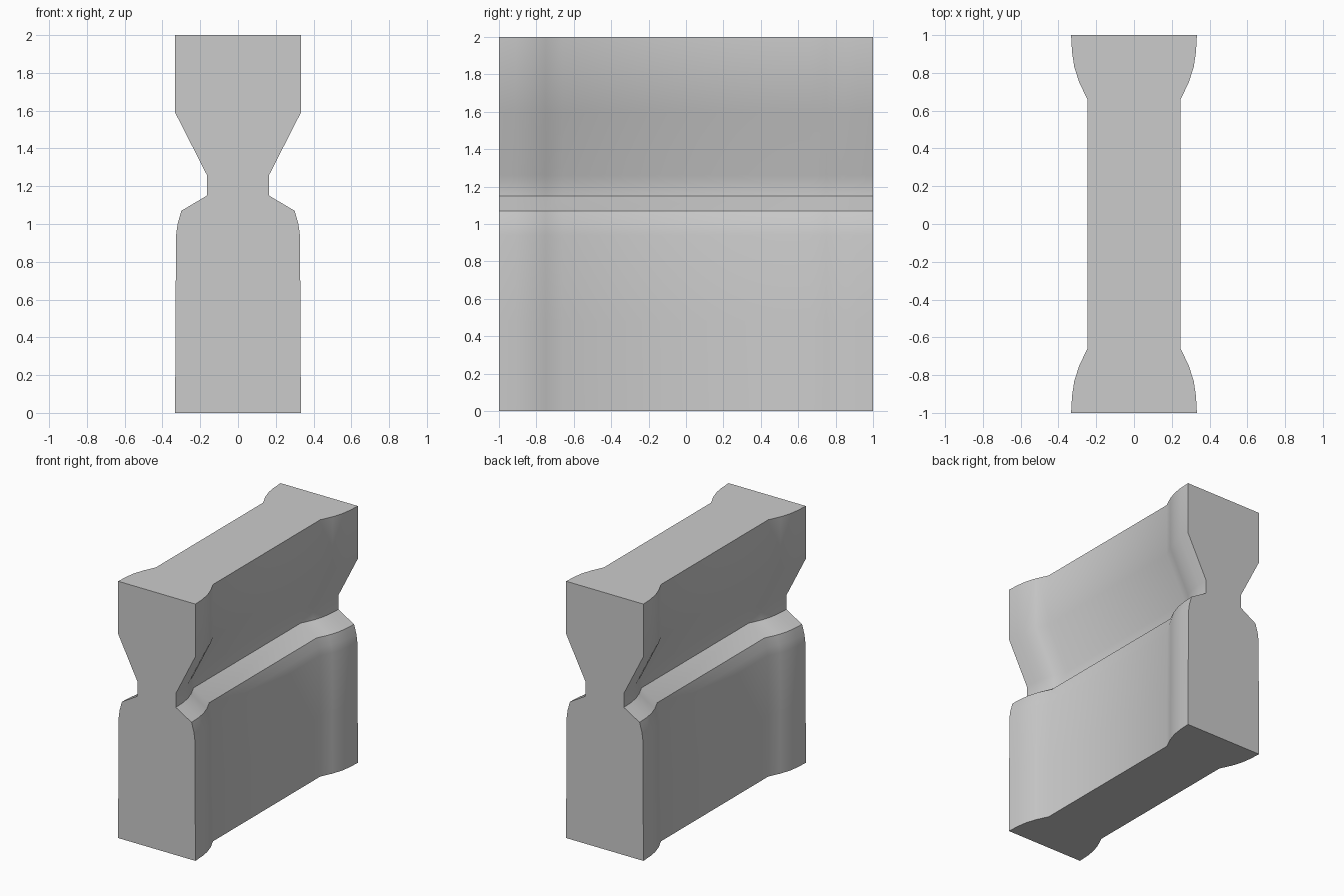
import bpy, bmesh, math

if "Cube" in bpy.data.objects:
    bpy.data.objects.remove(bpy.data.objects["Cube"])

# half-profile of the wall end: (half width, height)
profile = [(0.333, 0), (0.331, 0.48), (0.328, 0.94), (0.32, 1.0), (0.30, 1.07),
           (0.165, 1.15), (0.165, 1.26), (0.333, 1.59), (0.333, 2)]
# how far the sides are set in along the length: (distance from centre, inset)
pilaster = [(1.0, 0.0), (0.91, 0.005), (0.83, 0.017), (0.75, 0.043), (0.66, 0.086)]
stations = [(-y, d) for y, d in pilaster] + [(y, d) for y, d in reversed(pilaster)]

bm = bmesh.new()
rings = []
for y, d in stations:
    right = [bm.verts.new((x - d, y, z)) for x, z in profile]
    left = [bm.verts.new((d - x, y, z)) for x, z in reversed(profile)]
    rings.append(right + left)

# skin between neighbouring cross-sections, then the flat end caps
n = len(rings[0])
for a, b in zip(rings, rings[1:]):
    for i in range(n):
        j = (i + 1) % n
        bm.faces.new((a[i], a[j], b[j], b[i]))
bm.faces.new(rings[0])
bm.faces.new(rings[-1])
bmesh.ops.recalc_face_normals(bm, faces=bm.faces)

mesh = bpy.data.meshes.new("wall_segment")
bm.to_mesh(mesh)
bm.free()
wall = bpy.data.objects.new("wall_segment", mesh)
bpy.context.collection.objects.link(wall)
bpy.context.view_layer.objects.active = wall
wall.select_set(True)
bpy.ops.object.shade_smooth_by_angle(angle=math.radians(29))
